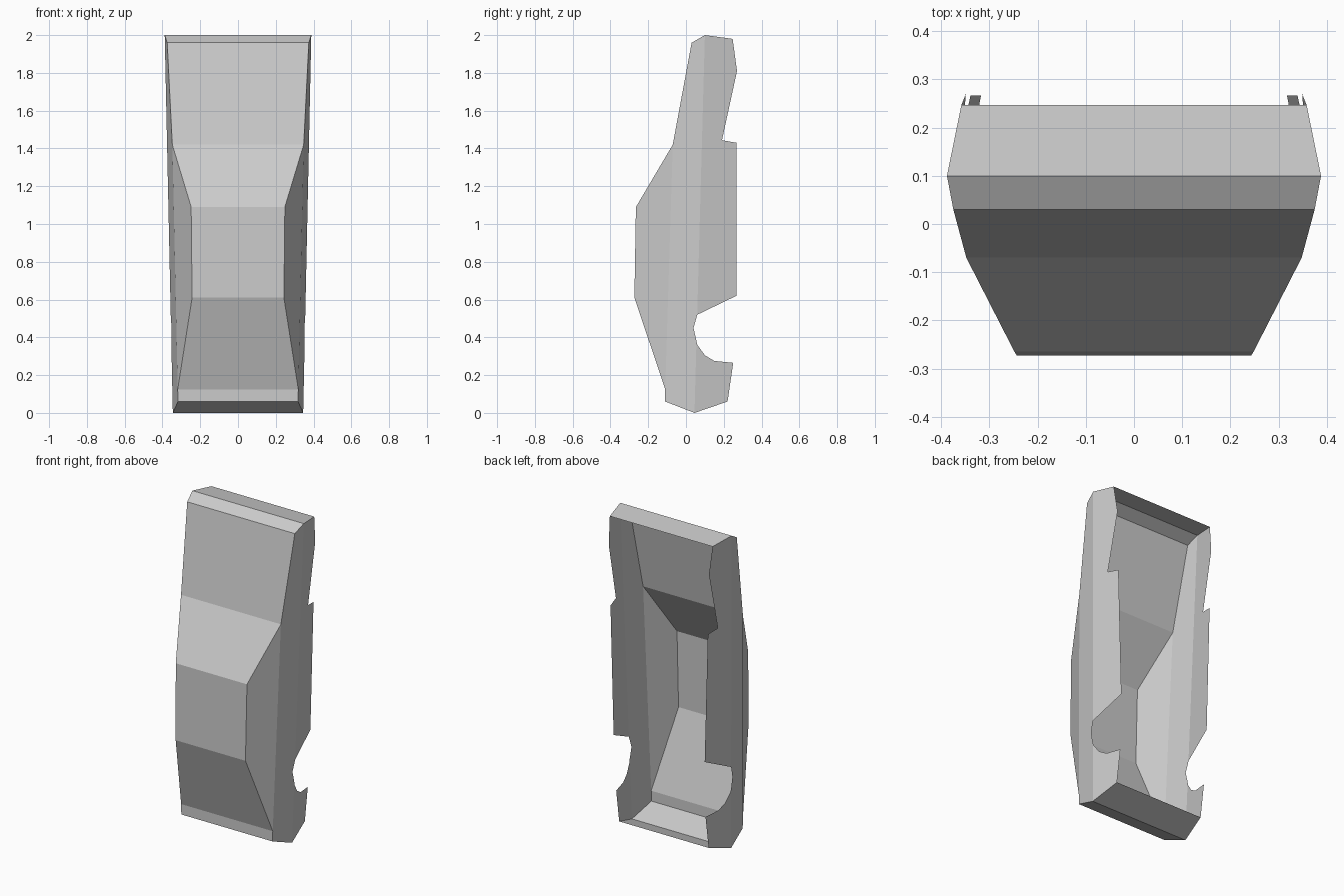
import bpy, bmesh
from mathutils import Vector

if "Cube" in bpy.data.objects:
    bpy.data.objects.remove(bpy.data.objects["Cube"])


def side_x(y, z):
    """Half width of the body side: widest on the belt line, tapering both ways."""
    d = y - (0.045 + 0.0275 * z)
    return 0.345 + 0.0215 * z - (0.2 * d if d > 0 else -0.18 * d)


# Side panel outline (y, z): nose, wheel arches, tail, shoulder
front_arch = [(0.27, 1.81), (0.165, 1.80), (0.10, 1.755), (0.05, 1.68),
              (0.046, 1.58), (0.085, 1.505), (0.155, 1.45), (0.267, 1.43)]
rear_arch = [(0.267, 0.62), (0.165, 0.61), (0.11, 0.585), (0.06, 0.52), (0.04, 0.45),
             (0.06, 0.36), (0.10, 0.305), (0.15, 0.275), (0.25, 0.265)]
nose = [(-0.07, 1.42), (0.03, 1.96), (0.10, 2.0), (0.247, 1.98)]
tail = [(0.22, 0.06), (0.045, 0.0), (-0.11, 0.06), (-0.11, 0.125)]
roof = [(-0.273, 0.61, 0.243), (-0.265, 1.09, 0.248)]

bm = bmesh.new()

# Side panels, creased along the belt line
bm.faces.new([bm.verts.new((0, y, z)) for y, z in nose + front_arch + rear_arch + tail])
bmesh.ops.triangulate(bm, faces=bm.faces[:])
bmesh.ops.bisect_plane(bm, geom=bm.verts[:] + bm.edges[:] + bm.faces[:], dist=1e-4,
                       plane_co=(0, 0.045, 0), plane_no=Vector((0, 1, -0.0275)).normalized())
for v in bm.verts:
    v.co.x = side_x(v.co.y, v.co.z)

# Cabin side window panel
cabin = [(side_x(*tail[3]), *tail[3])] + [(w, y, z) for y, z, w in roof]
cabin.append((side_x(*nose[0]), *nose[0]))
bm.faces.new([bm.verts.new(p) for p in cabin])

# Mirror the sides
copy = bmesh.ops.duplicate(bm, geom=bm.verts[:] + bm.edges[:] + bm.faces[:])["geom"]
for v in copy:
    if isinstance(v, bmesh.types.BMVert):
        v.co.x *= -1

# Full-width strip: tail, rear window, roof, windscreen, bonnet, nose
strip = [(side_x(y, z), y, z) for y, z in tail]
strip += [(w, y, z) for y, z, w in roof]
strip += [(side_x(y, z), y, z) for y, z in nose]
rows = [[bm.verts.new((s * w, y, z)) for s in (-1, 1)] for w, y, z in strip]
for a, b in zip(rows, rows[1:]):
    bm.faces.new((a[0], a[1], b[1], b[0]))

bmesh.ops.remove_doubles(bm, verts=bm.verts[:], dist=1e-4)
bmesh.ops.dissolve_limit(bm, angle_limit=0.01, verts=bm.verts[:], edges=bm.edges[:])
bmesh.ops.recalc_face_normals(bm, faces=bm.faces[:])
roof_face = min(bm.faces, key=lambda f: f.calc_center_median().y)
if roof_face.normal.y > 0:
    bmesh.ops.reverse_faces(bm, faces=bm.faces[:])

mesh = bpy.data.meshes.new("car_body_shell")
bm.to_mesh(mesh)
bm.free()
bpy.context.collection.objects.link(bpy.data.objects.new("car_body_shell", mesh))
